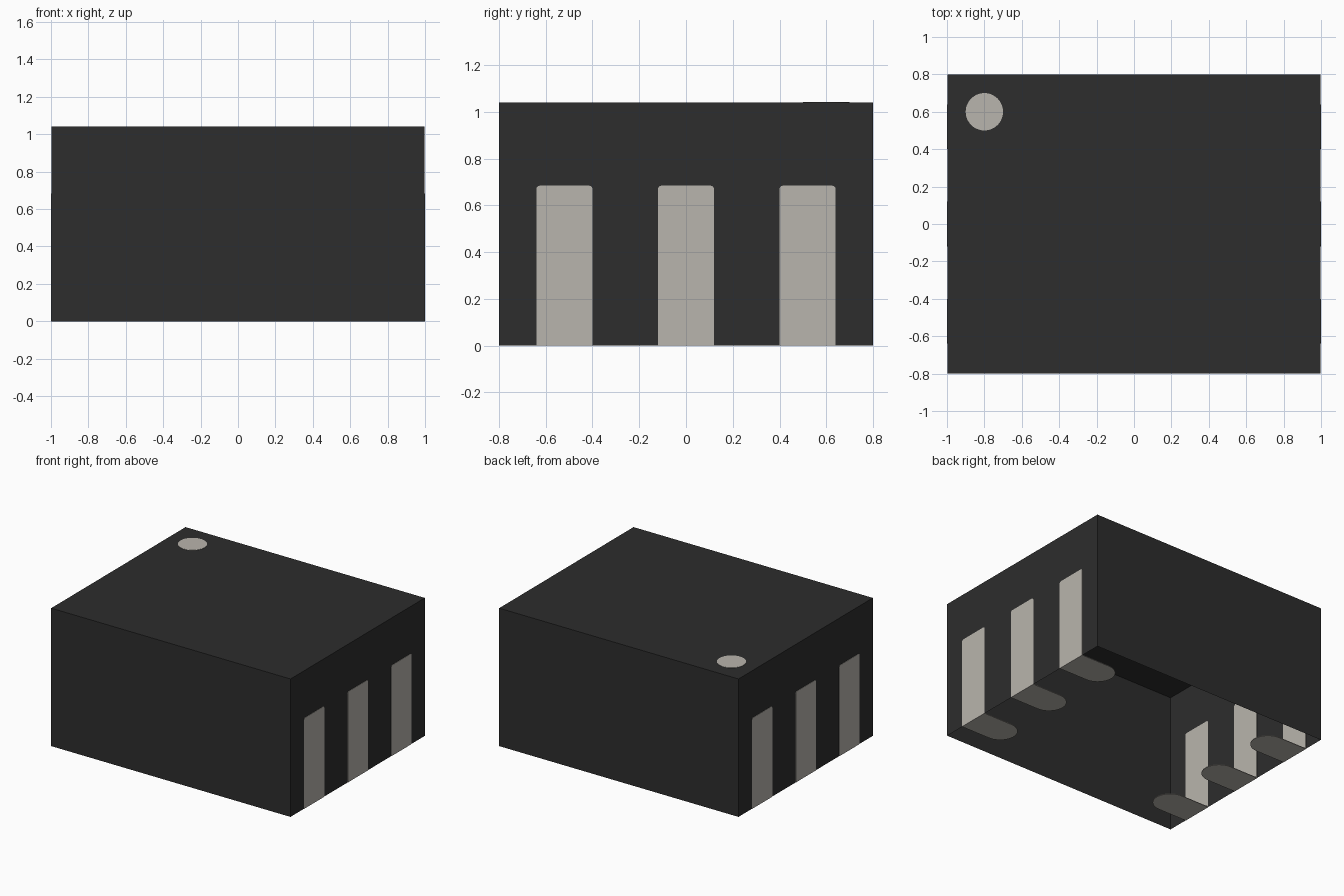
import bpy
import bmesh
from math import pi, cos, sin
from mathutils import Vector

cube = bpy.data.objects.get("Cube")
if cube:
    bpy.data.objects.remove(cube, do_unlink=True)


def material(name, rgb):
    mat = bpy.data.materials.new(name)
    mat.use_nodes = True
    mat.diffuse_color = (*rgb, 1)
    mat.node_tree.nodes["Principled BSDF"].inputs["Base Color"].default_value = (*rgb, 1)
    return mat


BLACK = material("black_plastic", (0.026, 0.026, 0.026))
METAL = material("tinned_metal", (0.485, 0.462, 0.418))

HALF_X, HALF_Y, HEIGHT = 0.998, 0.8, 1.04
PAD_HALF, PAD_TOP, THIN = 0.12, 0.684, 0.004


def add_object(name, bm, mat):
    mesh = bpy.data.meshes.new(name)
    bm.to_mesh(mesh)
    bm.free()
    mesh.materials.append(mat)
    obj = bpy.data.objects.new(name, mesh)
    bpy.context.collection.objects.link(obj)
    return obj


def plate(name, outline, depth, mat):
    """Extrude a flat outline along a vector into a thin plate."""
    bm = bmesh.new()
    face = bm.faces.new([bm.verts.new(p) for p in outline])
    result = bmesh.ops.extrude_face_region(bm, geom=[face], use_keep_orig=True)
    moved = [v for v in result["geom"] if isinstance(v, bmesh.types.BMVert)]
    bmesh.ops.translate(bm, verts=moved, vec=Vector(depth))
    bmesh.ops.recalc_face_normals(bm, faces=bm.faces)
    return add_object(name, bm, mat)


def arc(cx, cy, radius, start, end, steps):
    angles = [start + (end - start) * i / steps for i in range(steps + 1)]
    return [(cx + radius * cos(a), cy + radius * sin(a)) for a in angles]


# Hollow body shell, open underneath
bm = bmesh.new()
bmesh.ops.create_cube(bm, size=1)
bmesh.ops.scale(bm, vec=(2 * HALF_X, 2 * HALF_Y, HEIGHT), verts=bm.verts)
bmesh.ops.translate(bm, vec=(0, 0, HEIGHT / 2), verts=bm.verts)
bottom = [f for f in bm.faces if f.normal.z < -0.5]
bmesh.ops.delete(bm, geom=bottom, context="FACES_ONLY")
add_object("body_shell", bm, BLACK)

# Round marker on the top
dot = [(x, y, HEIGHT - THIN / 2) for x, y in arc(-0.8, 0.6, 0.1, 0, 2 * pi, 48)[:-1]]
plate("corner_marker", dot, (0, 0, THIN), METAL)

# Contacts: an upright pad in the wall and a round-ended foot below it
CORNER = 0.015
for side, label in ((1, "left"), (-1, "right")):
    for number, y in enumerate((-0.52, 0, 0.52), 1):
        inner = PAD_HALF - CORNER
        profile = [(y - PAD_HALF, THIN), (y + PAD_HALF, THIN)]
        profile += arc(y + inner, PAD_TOP - CORNER, CORNER, 0, pi / 2, 4)
        profile += arc(y - inner, PAD_TOP - CORNER, CORNER, pi / 2, pi, 4)
        wall_x = side * (HALF_X - THIN / 2)
        plate(f"{label}_wall_pad_{number}", [(wall_x, u, v) for u, v in profile],
              (side * THIN, 0, 0), METAL)

        foot = [(1, y - PAD_HALF), (1, y + PAD_HALF)]
        foot += arc(0.76, y, PAD_HALF, pi / 2, 3 * pi / 2, 24)
        plate(f"{label}_foot_pad_{number}", [(side * u, v, 0) for u, v in foot],
              (0, 0, THIN), METAL)
